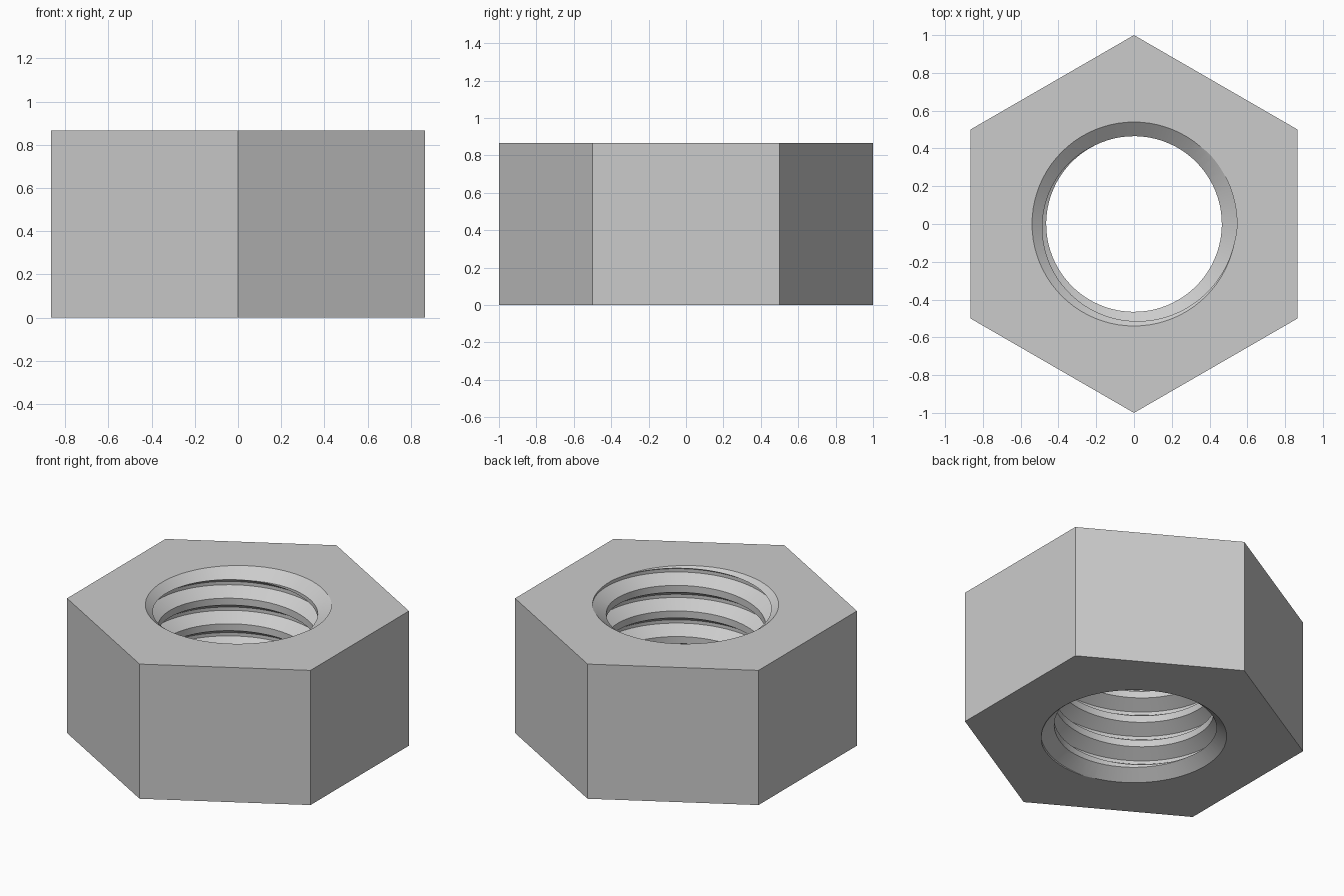
import bpy, bmesh, math

HEIGHT = 0.866
PITCH = 0.1645
MINOR, MAJOR = 0.465, 0.545
RIM, SINK_DEPTH = 0.54, 0.06
STEPS = 80            # segments in one turn of the thread

old = bpy.data.objects.get("Cube")
if old:
    bpy.data.objects.remove(old, do_unlink=True)

steel = bpy.data.materials.new("light grey steel")
steel.use_nodes = True
GREY = (0.6, 0.6, 0.6, 1)
steel.diffuse_color = GREY
steel.node_tree.nodes["Principled BSDF"].inputs["Base Color"].default_value = GREY


def make_object(name, bm):
    bmesh.ops.recalc_face_normals(bm, faces=bm.faces)
    mesh = bpy.data.meshes.new(name)
    bm.to_mesh(mesh)
    bm.free()
    mesh.materials.append(steel)
    obj = bpy.data.objects.new(name, mesh)
    bpy.context.collection.objects.link(obj)
    return obj


def revolve(name, profile, sides, start=0.0):
    """Closed solid of rings given as (radius, z), capped at both ends."""
    bm = bmesh.new()
    rings = []
    for r, z in profile:
        angles = [start + math.tau * i / sides for i in range(sides)]
        rings.append([bm.verts.new((r * math.cos(a), r * math.sin(a), z)) for a in angles])
    for low, high in zip(rings, rings[1:]):
        for i in range(sides):
            k = (i + 1) % sides
            bm.faces.new((low[i], low[k], high[k], high[i]))
    bm.faces.new(rings[0])
    bm.faces.new(rings[-1])
    return make_object(name, bm)


def threaded_rod(name, start_angle, z_start, turns):
    """Right-handed helical solid; each turn shares its edge with the next."""
    # one pitch of the section: crest, lower flank, root, upper flank
    section = [(MINOR, 0), (MINOR, 0.27), (MAJOR, 0.57), (MAJOR, 0.70)]
    bm = bmesh.new()
    columns = []
    for i in range(turns * STEPS + 1):
        a = start_angle + math.tau * i / STEPS
        z = z_start + PITCH * i / STEPS
        columns.append([bm.verts.new((r * math.cos(a), r * math.sin(a), z + f * PITCH))
                        for r, f in section])
    last = len(columns) - 1 - STEPS
    stacks = [columns[i] + [columns[i + STEPS][0]] for i in range(last + 1)]
    for a, b in zip(stacks, stacks[1:]):
        for j in range(len(section)):
            bm.faces.new((a[j], b[j], b[j + 1], a[j + 1]))
    # fan caps beyond both ends of the nut
    bottom = [columns[i][0] for i in range(STEPS + 1)] + stacks[0][3:0:-1]
    top = [columns[last + i][0] for i in range(STEPS + 1)] + stacks[-1][3:0:-1]
    z_end = z_start + PITCH * turns
    for loop, z in ((bottom, z_start - PITCH), (top, z_end + PITCH)):
        tip = bm.verts.new((0, 0, z))
        for v, w in zip(loop, loop[1:] + loop[:1]):
            bm.faces.new((v, w, tip))
    loose = [v for v in bm.verts if not v.link_faces]
    bmesh.ops.delete(bm, geom=loose, context='VERTS')
    return make_object(name, bm)


# Six-sided body with corners at front and back
nut = revolve("hex_nut", [(1, 0), (1, HEIGHT)], 6, math.pi / 6)

# Threaded bore and a countersink at each end
slope = (RIM - MINOR) / SINK_DEPTH
over, under = 0.1, 0.12
wide, narrow = RIM + slope * over, RIM - slope * under
cutters = [
    threaded_rod("thread_cutter", math.radians(125), 0.645 - 6 * PITCH, 10),
    revolve("upper_sink_cutter", [(narrow, HEIGHT - under), (wide, HEIGHT + over)], STEPS),
    revolve("lower_sink_cutter", [(wide, -over), (narrow, under)], STEPS),
]
bpy.context.view_layer.objects.active = nut
for cutter in cutters:
    cutter.hide_render = True
    mod = nut.modifiers.new(cutter.name, 'BOOLEAN')
    mod.operation = 'DIFFERENCE'
    mod.solver = 'EXACT'
    mod.object = cutter
    bpy.ops.object.modifier_apply(modifier=mod.name)
    bpy.data.objects.remove(cutter, do_unlink=True)

# Smooth thread with crisp edges
for obj in bpy.context.selected_objects:
    obj.select_set(False)
nut.select_set(True)
bpy.ops.object.shade_smooth_by_angle(angle=math.radians(25))
